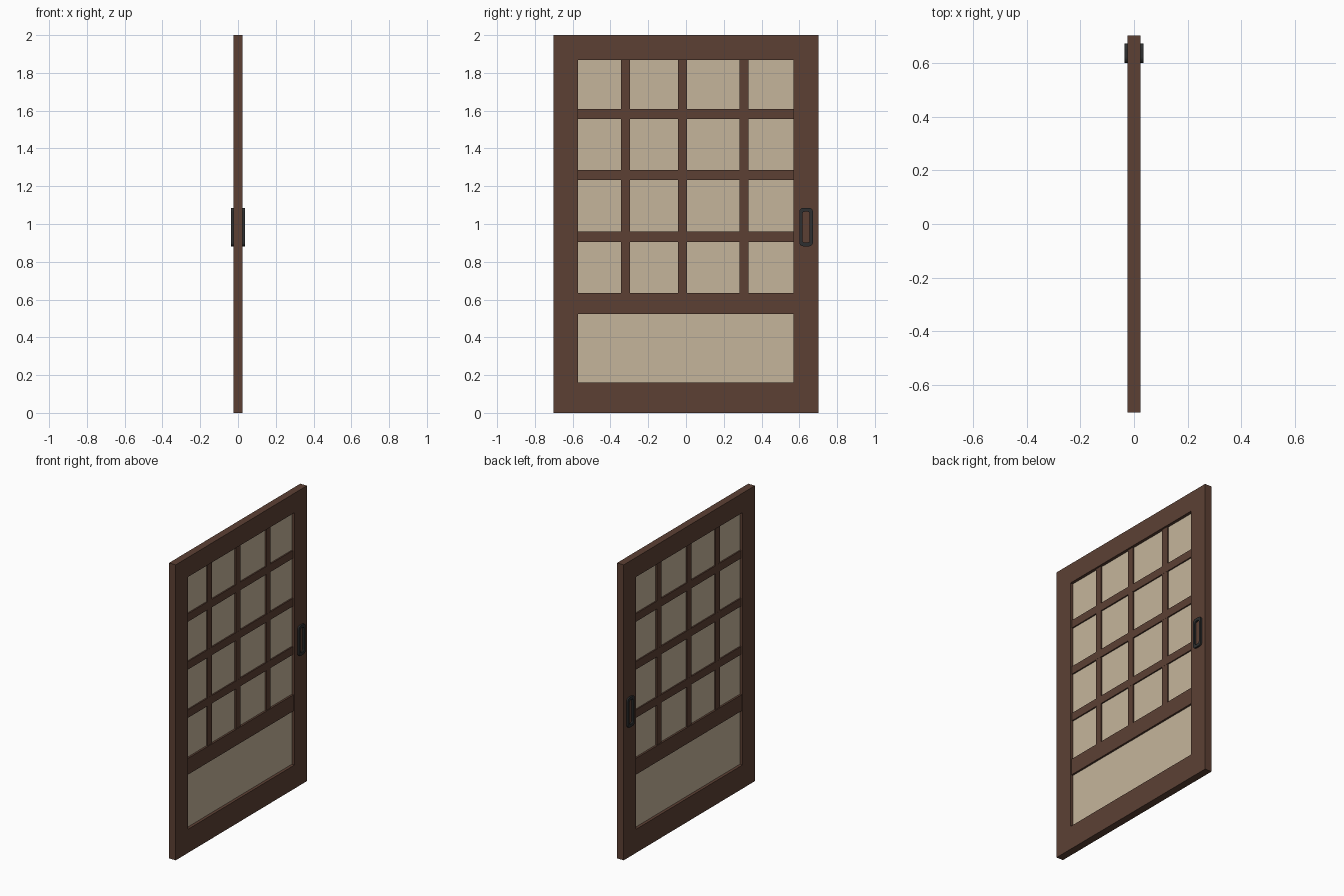
import bpy, bmesh, math

if "Cube" in bpy.data.objects:
    bpy.data.objects.remove(bpy.data.objects["Cube"])


def material(name, rgb):
    m = bpy.data.materials.new(name)
    m.diffuse_color = (*rgb, 1)
    m.use_nodes = True
    m.node_tree.nodes["Principled BSDF"].inputs["Base Color"].default_value = m.diffuse_color
    return m


wood = material("dark_brown_wood", (0.107, 0.051, 0.034))
paper = material("cream_paper", (0.56, 0.462, 0.328))
iron = material("dark_iron", (0.026, 0.028, 0.029))


def finish(name, bm, mat):
    bmesh.ops.recalc_face_normals(bm, faces=bm.faces)
    me = bpy.data.meshes.new(name)
    bm.to_mesh(me)
    bm.free()
    me.materials.append(mat)
    ob = bpy.data.objects.new(name, me)
    bpy.context.collection.objects.link(ob)
    return ob


def box(name, x, y, z, mat):
    bm = bmesh.new()
    bmesh.ops.create_cube(bm, size=1)
    for v in bm.verts:
        for i, (a, b) in enumerate((x, y, z)):
            v.co[i] = (a + b) / 2 + v.co[i] * (b - a)
    return finish(name, bm, mat)


def outline(y, z, r=0, steps=4):
    """Rectangle in the YZ plane, with rounded corners when r > 0."""
    if r == 0:
        return [(y[1], z[1]), (y[0], z[1]), (y[0], z[0]), (y[1], z[0])]
    pts = []
    corners = [(y[1] - r, z[1] - r), (y[0] + r, z[1] - r),
               (y[0] + r, z[0] + r), (y[1] - r, z[0] + r)]
    for k, (cy, cz) in enumerate(corners):
        for s in range(steps + 1):
            a = math.pi / 2 * (k + s / steps)
            pts.append((cy + r * math.cos(a), cz + r * math.sin(a)))
    return pts


def ring(name, outer, inner, x0, x1, mat):
    """Flat frame between two matching outlines, extruded along x."""
    bm = bmesh.new()
    loops = [[bm.verts.new((x, *p)) for p in o]
             for o, x in ((outer, x0), (outer, x1), (inner, x1), (inner, x0))]
    n = len(outer)
    for k in range(4):
        a, b = loops[k], loops[(k + 1) % 4]
        for i in range(n):
            j = (i + 1) % n
            bm.faces.new((a[i], a[j], b[j], b[i]))
    return finish(name, bm, mat)


# Outer frame and the paper panel inside it
Y0, Y1 = -0.571, 0.569
Z0, Z1 = 0.16, 1.868
ring("door_frame", outline((-0.702, 0.702), (0, 2)),
     outline((Y0, Y1), (Z0, Z1)), -0.025, 0.025, wood)
box("paper_panel", (-0.005, 0.005), (Y0, Y1), (Z0, Z1), paper)

# Middle rail and lattice bars
box("middle_rail", (-0.018, 0.018), (Y0, Y1), (0.524, 0.634), wood)
for z in (0.932, 1.259, 1.583):
    box("cross_bar", (-0.014, 0.014), (Y0, Y1), (z - 0.027, z + 0.027), wood)
for y in (-0.32, -0.018, 0.307):
    box("upright_bar", (-0.0135, 0.0135), (y - 0.024, y + 0.024), (0.634, Z1), wood)

# Ring pull on each face
for side in (-1, 1):
    ring("door_pull", outline((0.6, 0.672), (0.882, 1.085), 0.02),
         outline((0.617, 0.655), (0.902, 1.065), 0.01),
         side * 0.022, side * 0.036, iron)
